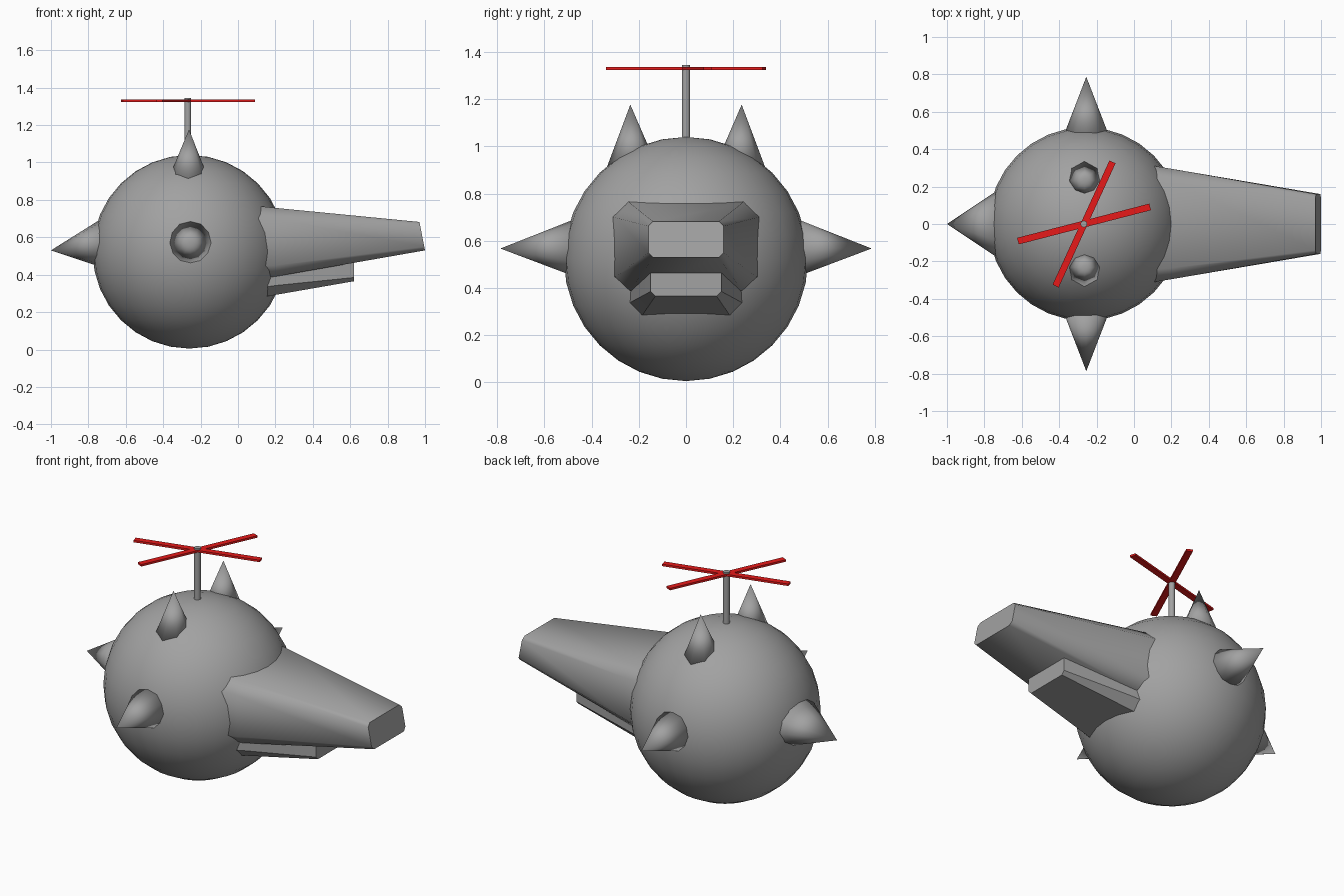
import bpy
import bmesh
from math import radians, cos, sin
from mathutils import Vector

cube = bpy.data.objects.get("Cube")
if cube:
    bpy.data.objects.remove(cube, do_unlink=True)


def material(name, color):
    mat = bpy.data.materials.new(name)
    mat.use_nodes = True
    mat.diffuse_color = (*color, 1)
    mat.node_tree.nodes["Principled BSDF"].inputs["Base Color"].default_value = (*color, 1)
    return mat


GREY = material("body_grey", (0.36, 0.36, 0.36))
RED = material("rotor_red", (0.8, 0.01, 0.01))


def finish(name, bm, mat, smooth=True):
    bmesh.ops.recalc_face_normals(bm, faces=bm.faces)
    for face in bm.faces:
        face.smooth = smooth
    mesh = bpy.data.meshes.new(name)
    bm.to_mesh(mesh)
    bm.free()
    mesh.materials.append(mat)
    obj = bpy.data.objects.new(name, mesh)
    bpy.context.collection.objects.link(obj)
    return obj


def spike(name, base, tip, side, up, sides=12):
    """Elliptical cone; side and up are the half-axis vectors of its base."""
    bm = bmesh.new()
    base, side, up = Vector(base), Vector(side), Vector(up)
    ring = []
    for i in range(sides):
        a = radians(360 * i / sides)
        ring.append(bm.verts.new(base + side * cos(a) + up * sin(a)))
    top = bm.verts.new(tip)
    for i in range(sides):
        bm.faces.new((ring[i], ring[(i + 1) % sides], top))
    bm.faces.new(ring)
    return finish(name, bm, GREY)


def jaw(name, stations):
    """Loft of chamfered boxes: bottom x, top x, half width, bottom z, top z, chamfer."""
    bm = bmesh.new()
    rings = []
    for xb, xt, w, zb, zt, c in stations:
        ring = []
        outline = [(w, zb + c), (w, zt - c), (w - c, zt), (c - w, zt),
                   (-w, zt - c), (-w, zb + c), (c - w, zb), (w - c, zb)]
        for y, z in outline:
            x = xb + (xt - xb) * (z - zb) / (zt - zb)
            ring.append(bm.verts.new((x, y, z)))
        rings.append(ring)
    for a, b in zip(rings, rings[1:]):
        for i in range(8):
            j = (i + 1) % 8
            bm.faces.new((a[i], a[j], b[j], b[i]))
    bm.faces.new(rings[0])
    bm.faces.new(rings[-1])
    obj = finish(name, bm, GREY)
    bpy.ops.object.select_all(action="DESELECT")
    obj.select_set(True)
    bpy.context.view_layer.objects.active = obj
    bpy.ops.object.shade_smooth_by_angle(angle=radians(60))
    return obj


# Round body
bm = bmesh.new()
bmesh.ops.create_uvsphere(bm, u_segments=32, v_segments=16, radius=0.5175)
bmesh.ops.translate(bm, verts=bm.verts, vec=(-0.26, 0, 0.5225))
finish("body", bm, GREY)

# Long snout with a shorter lower jaw
jaw("upper_jaw", [(-0.1, -0.1, 0.345, 0.36, 0.79, 0.08),
                  (0.2, 0.2, 0.295, 0.39, 0.757, 0.06),
                  (1.0, 0.97, 0.16, 0.53, 0.682, 0.02)])
jaw("lower_jaw", [(-0.1, -0.1, 0.28, 0.24, 0.5, 0.06),
                  (0.2, 0.2, 0.23, 0.292, 0.5, 0.05),
                  (0.62, 0.62, 0.15, 0.365, 0.5, 0.02)])

# Tail, side and ear spikes
spike("tail_spike", (-0.7, 0, 0.574), (-1, 0, 0.53), (0, 0.2, 0), (0, 0, 0.144))
for label, s in (("left", 1), ("right", -1)):
    spike(label + "_side_spike", (-0.255, s * 0.45, 0.57), (-0.255, s * 0.787, 0.567),
          (0.13, 0, 0), (0, 0, 0.13))
    spike(label + "_ear_spike", (-0.265, s * 0.228, 0.9), (-0.262, s * 0.236, 1.177),
          (0.112, 0, 0), (0, 0.112, 0), 8)

# Rotor shaft
bm = bmesh.new()
bmesh.ops.create_cone(bm, cap_ends=True, segments=16, radius1=0.018, radius2=0.018, depth=0.365)
bmesh.ops.translate(bm, verts=bm.verts, vec=(-0.268, 0, 1.1625))
shaft = finish("rotor_shaft", bm, GREY)
shaft.select_set(True)
bpy.context.view_layer.objects.active = shaft
bpy.ops.object.shade_smooth_by_angle(angle=radians(40))

# Crossed rotor blades
for label, angle in (("long", 14.5), ("cross", 65.4)):
    bm = bmesh.new()
    bmesh.ops.create_cube(bm, size=1)
    bmesh.ops.scale(bm, verts=bm.verts, vec=(0.73, 0.036, 0.012))
    blade = finish(label + "_rotor_blade", bm, RED, smooth=False)
    blade.location = (-0.267, 0, 1.33)
    blade.rotation_euler.z = radians(angle)
